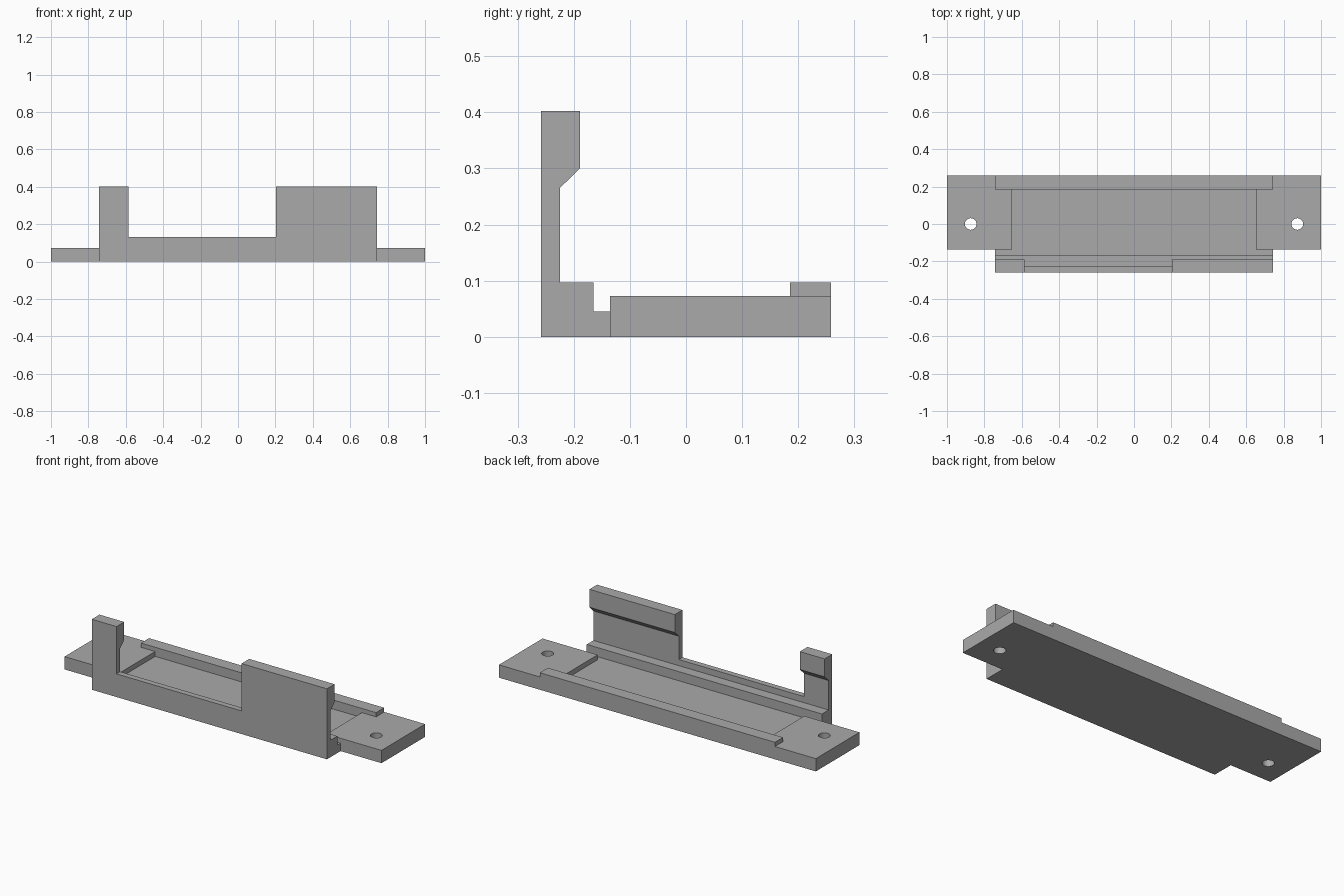
import bpy
import bmesh
from mathutils import Vector

default = bpy.data.objects.get("Cube")
if default:
    bpy.data.objects.remove(default, do_unlink=True)

grey = bpy.data.materials.new("plain grey")
grey.use_nodes = True
colour = (0.4, 0.4, 0.4, 1)
grey.diffuse_color = colour
grey.node_tree.nodes["Principled BSDF"].inputs["Base Color"].default_value = colour


def extrude(name, outline, offset):
    """Closed solid swept from a planar outline along offset."""
    bm = bmesh.new()
    face = bm.faces.new([bm.verts.new(p) for p in outline])
    swept = bmesh.ops.extrude_face_region(bm, geom=[face])["geom"]
    verts = [v for v in swept if isinstance(v, bmesh.types.BMVert)]
    bmesh.ops.translate(bm, verts=verts, vec=Vector(offset))
    bmesh.ops.recalc_face_normals(bm, faces=bm.faces)
    mesh = bpy.data.meshes.new(name)
    bm.to_mesh(mesh)
    bm.free()
    mesh.materials.append(grey)
    obj = bpy.data.objects.new(name, mesh)
    bpy.context.collection.objects.link(obj)
    return obj


def box(name, x0, x1, y0, y1, z0, z1):
    outline = [(x0, y0, z0), (x1, y0, z0), (x1, y1, z0), (x0, y1, z0)]
    return extrude(name, outline, (0, 0, z1 - z0))


def combine(target, tool, operation):
    """Apply a boolean and discard the tool."""
    tool.hide_render = True
    mod = target.modifiers.new(tool.name, "BOOLEAN")
    mod.operation = operation
    mod.solver = "EXACT"
    mod.object = tool
    bpy.context.view_layer.update()
    graph = bpy.context.evaluated_depsgraph_get()
    mesh = bpy.data.meshes.new_from_object(target.evaluated_get(graph))
    target.modifiers.clear()
    target.data = mesh
    bpy.data.objects.remove(tool, do_unlink=True)


# Cross-section: hooked front wall, step, sunken floor and rear rail
half = 0.742
back = 0.258
section = [(-back, 0), (back, 0), (back, 0.097), (0.185, 0.097),
           (0.185, 0.045), (-0.165, 0.045), (-0.165, 0.097),
           (-0.225, 0.097), (-0.225, 0.265), (-0.189, 0.3),
           (-0.189, 0.402), (-back, 0.402)]
bracket = extrude("mounting_bracket", [(-half, y, z) for y, z in section],
                  (2 * half, 0, 0))

# Opening between the narrow and the wide clip
combine(bracket, box("clip_gap", -0.586, 0.203, -0.4, -0.18, 0.132, 0.6),
        "DIFFERENCE")

# Mounting tabs with screw holes
for side in (-1, 1):
    x0, x1 = sorted((side * 0.652, side))
    combine(bracket, box("mounting_tab", x0, x1, -0.135, back, 0, 0.073), "UNION")
    bpy.ops.mesh.primitive_cylinder_add(vertices=32, radius=0.031, depth=0.5,
                                        location=(side * 0.873, 0, 0))
    hole = bpy.context.object
    hole.name = "screw_hole"
    hole.data.materials.append(grey)
    combine(bracket, hole, "DIFFERENCE")
